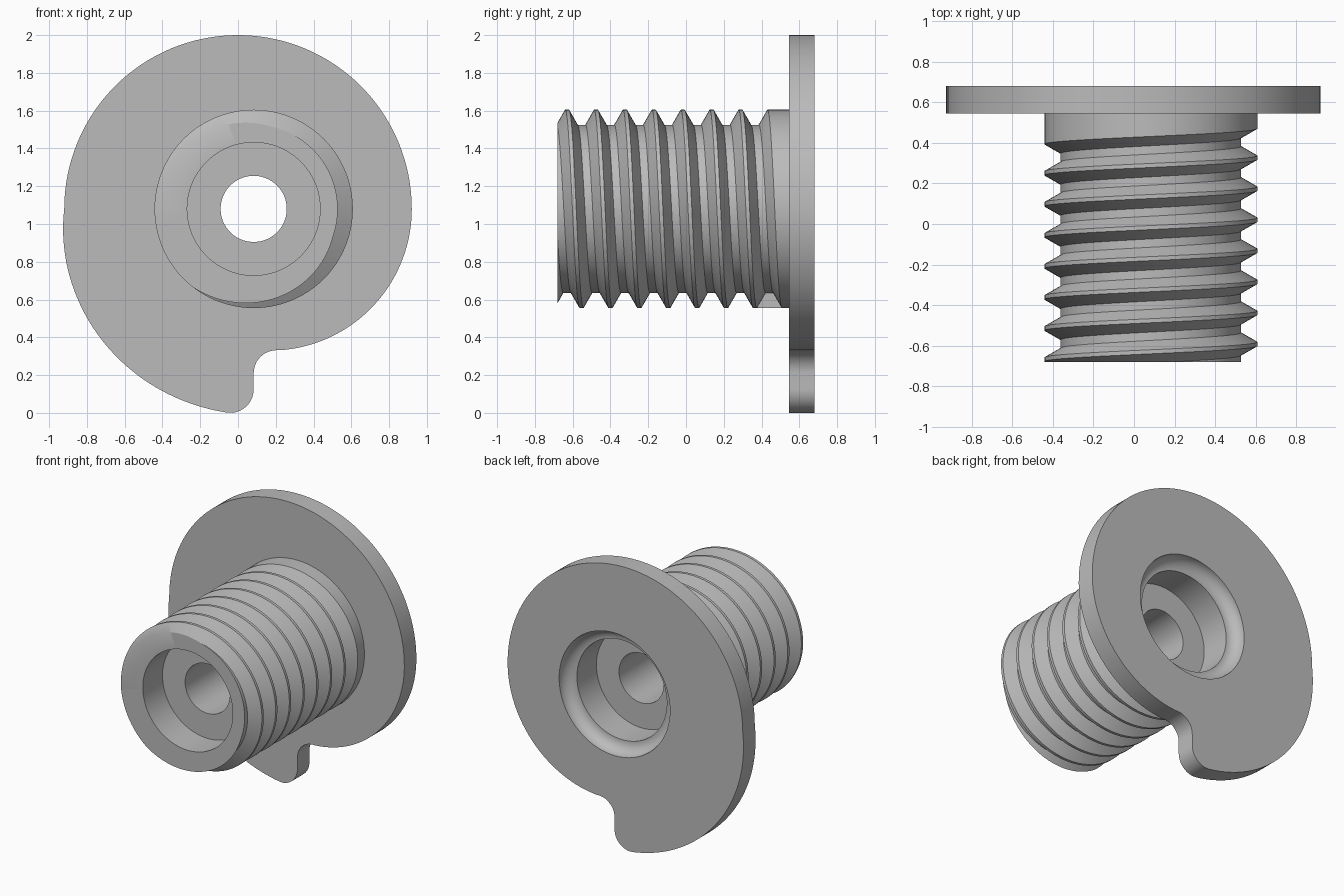
import bpy, bmesh
from math import sin, cos, pi, radians, tau

if "Cube" in bpy.data.objects:
    bpy.data.objects.remove(bpy.data.objects["Cube"], do_unlink=True)

CX, CZ = 0.083, 1.08                  # screw axis
FRONT, SHOULDER, BACK = -0.68, 0.545, 0.68
R, DEPTH, PITCH = 0.525, 0.08, 0.153  # thread
CREST, FLANK = 0.01, 0.046            # half crest width, flank run
BORE, POCKET, MOUTH = 0.175, 0.352, 0.434
SEGS = 96

grey = bpy.data.materials.new("plain grey")
grey.use_nodes = True
grey.diffuse_color = (0.5, 0.5, 0.5, 1)
grey.node_tree.nodes["Principled BSDF"].inputs["Base Color"].default_value = (0.5, 0.5, 0.5, 1)


def finish(bm, name):
    bmesh.ops.remove_doubles(bm, verts=bm.verts, dist=1e-5)
    bmesh.ops.dissolve_degenerate(bm, edges=bm.edges, dist=1e-5)
    bmesh.ops.recalc_face_normals(bm, faces=bm.faces)
    mesh = bpy.data.meshes.new(name)
    bm.to_mesh(mesh)
    bm.free()
    mesh.materials.append(grey)
    obj = bpy.data.objects.new(name, mesh)
    bpy.context.collection.objects.link(obj)
    bpy.ops.object.select_all(action="DESELECT")
    obj.select_set(True)
    bpy.context.view_layer.objects.active = obj
    bpy.ops.object.shade_smooth_by_angle(angle=radians(30))
    return obj


def arc(cx, cz, r, a0, a1, n, r1=None):
    """Arc from a0 to a1 degrees; the radius may grow to r1."""
    r1 = r if r1 is None else r1
    pts = []
    for i in range(n + 1):
        t = i / n
        a, rad = radians(a0 + (a1 - a0) * t), r + (r1 - r) * t
        pts.append((cx + rad * cos(a), cz + rad * sin(a)))
    return pts


# Threaded body: inner bore profile plus a helical outer surface, column by column
TURNS = 9
LAST = TURNS * 4                      # index where the plain shoulder begins
COUNT = LAST + 8
STEPS = (-CREST, CREST, CREST + FLANK, PITCH - CREST - FLANK)

cove = arc(POCKET, BACK, MOUTH - POCKET, -90, 0, 10)
inner = [(MOUTH, SHOULDER)] + cove[::-1] + [
    (POCKET, 0.38), (BORE, 0.38), (BORE, -0.46), (POCKET, -0.46), (POCKET, FRONT)]


def column(turn):
    crest = 0.518 - PITCH * (TURNS + turn)
    pts = list(inner)
    for j in range(COUNT):
        y = crest + (j // 4) * PITCH + STEPS[j % 4]
        y = min(max(y, FRONT), SHOULDER)
        d = (y - crest) % PITCH
        d = min(d, PITCH - d)
        cut = min(max(d - CREST, 0) / FLANK, 1) * DEPTH
        pts.append((R if j >= LAST else R - cut, y))
    return pts


bm = bmesh.new()
cols = []
for i in range(SEGS + 1):
    a = -pi / 2 + tau * i / SEGS
    cols.append([bm.verts.new((CX + r * cos(a), y, CZ + r * sin(a)))
                 for r, y in column(i / SEGS)])


def add_face(verts):
    verts = list(dict.fromkeys(verts))
    if len(verts) > 2:
        bm.faces.new(verts)


size = len(cols[0])
for a, b in zip(cols, cols[1:]):
    for j in range(size):
        k = (j + 1) % size
        add_face((a[j], a[k], b[k], b[j]))

# Run-out wall where the groove stops, one turn shifted
base = len(inner)
for j in range(base, size - 1):
    p, q = max(j - 4, base), max(j - 3, base)
    add_face((cols[-1][j], cols[-1][j + 1], cols[0][q], cols[0][p]))
finish(bm, "threaded_body")

# Cam flange: growing outline with a rounded stop tab and a notch
outline = arc(0, CZ, 0.92, 0, 180, 64)
outline += arc(0, CZ, 0.92, 180, 267, 40, 1.08)[1:]
outline += arc(-0.042, 0.125, 0.125, -84, 0, 12)
outline += arc(0.205, 0.21, 0.122, 180, 90, 12)
outline += arc(0.17, CZ, 0.75, -86, 0, 40)[:-1]
hole = arc(CX, CZ, MOUTH, -90, 270, SEGS)[:-1]

bm = bmesh.new()
edges = []
for loop in (outline, hole):
    vs = [bm.verts.new((x, SHOULDER, z)) for x, z in loop]
    edges += [bm.edges.new((v, vs[(i + 1) % len(vs)])) for i, v in enumerate(vs)]
bmesh.ops.triangle_fill(bm, use_beauty=True, use_dissolve=False, edges=edges,
                        normal=(0, -1, 0))
ext = bmesh.ops.extrude_face_region(bm, geom=bm.faces[:], use_keep_orig=True)
moved = [g for g in ext["geom"] if isinstance(g, bmesh.types.BMVert)]
bmesh.ops.translate(bm, verts=moved, vec=(0, BACK - SHOULDER, 0))
finish(bm, "cam_flange")
